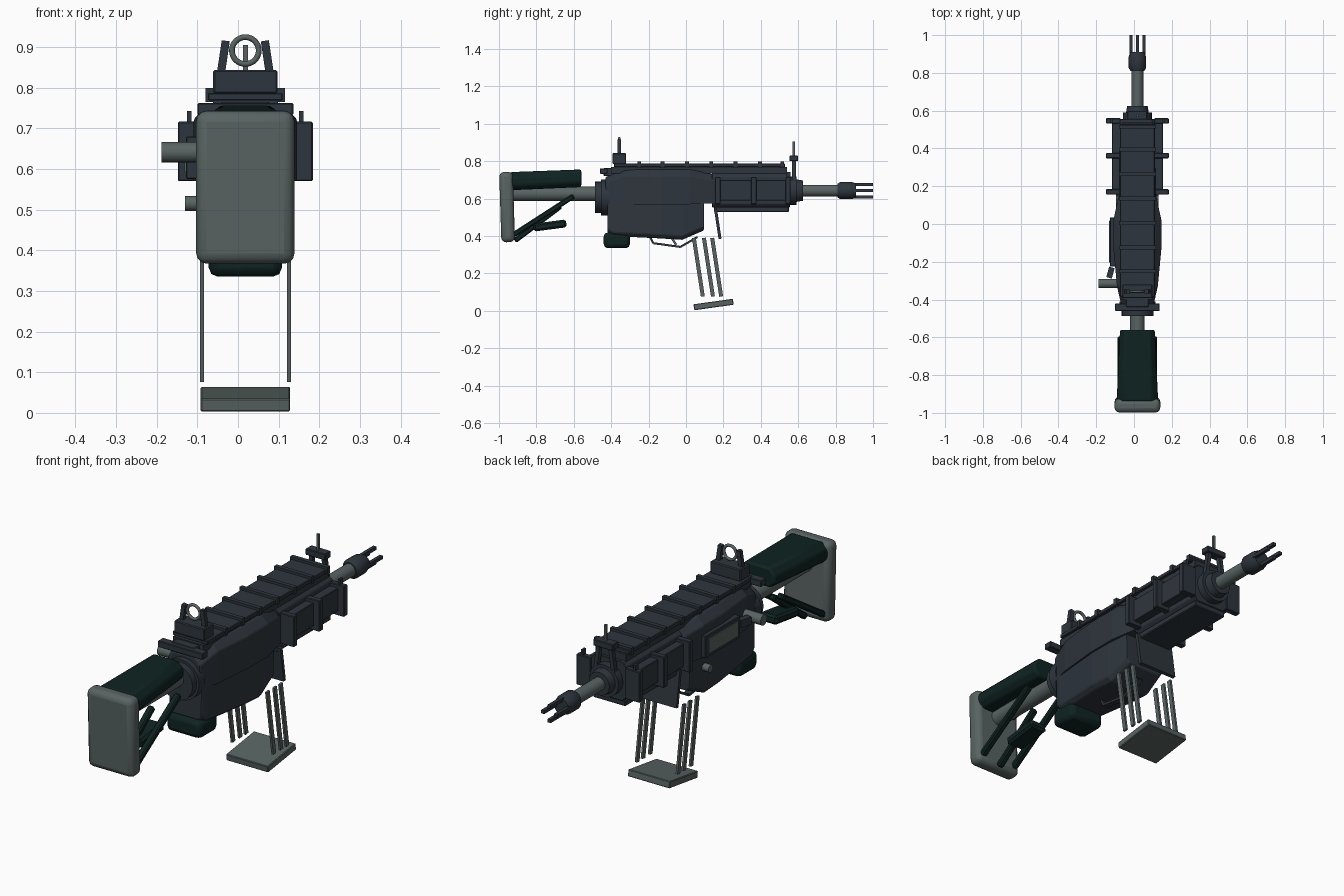
import bpy, bmesh, math
from mathutils import Vector, Matrix

if "Cube" in bpy.data.objects:
    bpy.data.objects.remove(bpy.data.objects["Cube"])

CX = 0.018   # centre line of the model


def material(name, rgb):
    m = bpy.data.materials.new(name)
    m.diffuse_color = (*rgb, 1)
    m.use_nodes = True
    m.node_tree.nodes["Principled BSDF"].inputs["Base Color"].default_value = m.diffuse_color
    return m


SLATE = material("dark slate", (0.027, 0.036, 0.047))
GREY = material("steel grey", (0.098, 0.127, 0.122))
GREEN = material("deep green", (0.0045, 0.017, 0.0155))


def finish(name, bm, mat, bevel=0, seg=1, smooth=False):
    bmesh.ops.recalc_face_normals(bm, faces=bm.faces[:])
    me = bpy.data.meshes.new(name)
    bm.to_mesh(me)
    bm.free()
    ob = bpy.data.objects.new(name, me)
    bpy.context.collection.objects.link(ob)
    me.materials.append(mat)
    if bevel:
        b = ob.modifiers.new("bevel", 'BEVEL')
        b.width, b.segments = bevel, seg
        b.limit_method, b.angle_limit = 'ANGLE', math.radians(40)
    if smooth:
        bpy.ops.object.select_all(action='DESELECT')
        bpy.context.view_layer.objects.active = ob
        ob.select_set(True)
        bpy.ops.object.shade_smooth_by_angle(angle=math.radians(35))
    return ob


def box(name, x, y, z, mat, bevel=0, seg=1, tilt=0):
    """Box from (min, max) ranges; x is relative to the centre line."""
    bm = bmesh.new()
    c = Vector((CX + sum(x) / 2, sum(y) / 2, sum(z) / 2))
    size = (x[1] - x[0], y[1] - y[0], z[1] - z[0])
    bmesh.ops.create_cube(bm, size=1, matrix=Matrix.Translation(c)
                          @ Matrix.Rotation(tilt, 4, 'X') @ Matrix.Diagonal((*size, 1)))
    return finish(name, bm, mat, bevel, seg, seg > 1)


def bar(name, a, b, w, h, mat, bevel=0):
    """Rectangular bar between two points; w is its width along x."""
    a, b = Vector(a), Vector(b)
    d = (b - a).normalized()
    side = Vector((1, 0, 0)) if abs(d.x) < 0.7 else Vector((0, 1, 0))
    up = d.cross(side).normalized()
    side = up.cross(d)
    bm = bmesh.new()
    rings = []
    off = Vector((CX, 0, 0))
    for p in (a, b):
        rings.append([bm.verts.new(off + p + side * sx * w / 2 + up * sy * h / 2)
                      for sx, sy in ((-1, -1), (1, -1), (1, 1), (-1, 1))])
    skin(bm, rings)
    return finish(name, bm, mat, bevel)


def skin(bm, rings):
    n = len(rings[0])
    for r, s in zip(rings, rings[1:]):
        for i in range(n):
            bm.faces.new((r[i], r[(i + 1) % n], s[(i + 1) % n], s[i]))
    bm.faces.new(rings[0])
    bm.faces.new(rings[-1][::-1])


def loft(name, sections, mat, bevel=0, seg=1):
    """Sections along y: (y, half width, bottom, top, top chamfer, bottom chamfer)."""
    bm = bmesh.new()
    rings = []
    for y, w, z0, z1, ct, cb in sections:
        half = [(w - cb, z0), (w, z0 + cb), (w, z1 - ct), (w - ct, z1)]
        pts = half + [(-x, z) for x, z in reversed(half)]
        rings.append([bm.verts.new((CX + x, y, z)) for x, z in pts])
    skin(bm, rings)
    return finish(name, bm, mat, bevel, seg, seg > 1)


def lathe(name, profile, z, mat, sides=24):
    """Round part along y from (y, radius) points."""
    bm = bmesh.new()
    rings = [[bm.verts.new((CX + r * math.cos(t), y, z + r * math.sin(t)))
              for t in (math.tau * i / sides for i in range(sides))] for y, r in profile]
    skin(bm, rings)
    return finish(name, bm, mat, smooth=True)


def disc(name, x0, x1, y, z, r, mat):
    """Cylinder along x."""
    bm = bmesh.new()
    bmesh.ops.create_cone(bm, cap_ends=True, segments=20, radius1=r, radius2=r, depth=x1 - x0,
                          matrix=Matrix.Translation(((x0 + x1) / 2, y, z))
                          @ Matrix.Rotation(math.pi / 2, 4, 'Y'))
    return finish(name, bm, mat, smooth=True)


# --- Stock ---
box("butt_plate", (-0.121, 0.121), (-0.993, -0.92), (0.367, 0.743), GREY, 0.026, 3, math.radians(1.8))
loft("cheek_rest", [(-0.94, 0.11, 0.645, 0.742, 0.03, 0.025),
                    (-0.56, 0.092, 0.662, 0.756, 0.03, 0.025)], GREEN, 0.01, 2)
lathe("buffer_tube", [(-0.93, 0.038), (-0.46, 0.038)], 0.626, GREY)
for s in (-1, 1):
    bar("side_strut", (s * 0.09, -0.925, 0.405), (s * 0.09, -0.6, 0.615), 0.03, 0.028, GREEN, 0.006)
bar("centre_strut", (0, -0.915, 0.375), (0, -0.67, 0.56), 0.03, 0.028, GREEN, 0.006)
bar("strut_pad", (0, -0.815, 0.445), (0, -0.64, 0.468), 0.09, 0.042, GREEN, 0.01)

# --- Receiver ---
lathe("rear_collar", [(-0.487, 0.06), (-0.487, 0.084), (-0.455, 0.084), (-0.455, 0.096),
                      (-0.41, 0.096)], 0.607, SLATE)
loft("upper_receiver", [(-0.43, 0.085, 0.57, 0.715, 0.03, 0), (-0.33, 0.108, 0.57, 0.757, 0.035, 0),
                        (-0.13, 0.127, 0.57, 0.757, 0.035, 0), (0.02, 0.127, 0.57, 0.757, 0.035, 0),
                        (0.155, 0.098, 0.575, 0.728, 0.03, 0)], SLATE, 0.004)
loft("lower_receiver", [(-0.42, 0.085, 0.42, 0.575, 0, 0.02), (-0.39, 0.095, 0.4, 0.575, 0, 0.02),
                        (-0.13, 0.118, 0.387, 0.575, 0, 0.02), (-0.02, 0.118, 0.38, 0.575, 0, 0.02),
                        (0.095, 0.105, 0.43, 0.575, 0, 0.02)], SLATE, 0.004)
box("grip_stub", (-0.09, 0.09), (-0.44, -0.3), (0.335, 0.42), GREEN, 0.022, 2)
box("rear_crossbar", (-0.118, 0.118), (-0.46, -0.42), (0.732, 0.762), SLATE, 0.003)
box("rear_bridge", (-0.06, 0.06), (-0.44, -0.35), (0.72, 0.765), SLATE, 0.003)

# --- Left side controls ---
disc("charging_handle", -0.188, -0.07, -0.315, 0.641, 0.025, GREY)
bar("handle_catch", (-0.15, -0.285, 0.64), (-0.135, -0.23, 0.64), 0.03, 0.035, SLATE)
box("port_frame", (-0.146, -0.11), (-0.225, 0.035), (0.575, 0.68), SLATE, 0.003)
box("port_cover", (-0.15, -0.14), (-0.205, 0.015), (0.592, 0.663), GREY)
disc("side_button", -0.13, -0.09, 0.0, 0.515, 0.018, GREY)

# --- Top rail with cross ridges ---
box("top_rail", (-0.08, 0.08), (-0.4, 0.54), (0.735, 0.77), SLATE)
box("rail_cap", (-0.092, 0.092), (-0.385, 0.53), (0.768, 0.787), SLATE, 0.003)
for y in (-0.25, -0.125, 0.005, 0.135, 0.265, 0.395, 0.515):
    box("rail_ridge", (-0.098, 0.098), (y - 0.01, y + 0.01), (0.765, 0.799), SLATE)

# --- Handguard ---
loft("handguard", [(0.14, 0.096, 0.552, 0.74, 0.02, 0.02), (0.555, 0.092, 0.552, 0.74, 0.02, 0.02)], SLATE, 0.003)
box("underplate", (-0.085, 0.085), (0.15, 0.55), (0.528, 0.557), SLATE, 0.004)
for s in (-1, 1):
    box("side_rail", sorted((s * 0.085, s * 0.135)), (0.16, 0.55), (0.59, 0.7), SLATE, 0.003)
    for y in (0.17, 0.362, 0.546):
        box("side_rib", sorted((s * 0.09, s * 0.166)), (y - 0.014, y + 0.014), (0.57, 0.716), SLATE, 0.003)
    box("rib_tab", sorted((s * 0.132, s * 0.143)), (0.535, 0.558), (0.71, 0.742), SLATE)

# --- Barrel and muzzle ---
lathe("front_collar", [(0.55, 0.076), (0.59, 0.076), (0.59, 0.06), (0.626, 0.054)], 0.643, SLATE)
lathe("barrel", [(0.6, 0.031), (0.83, 0.031)], 0.643, GREY)
lathe("muzzle", [(0.81, 0.036), (0.825, 0.046), (0.885, 0.046), (0.91, 0.038)], 0.643, SLATE, 16)
for i in range(4):
    a = i * math.pi / 2
    dx, dz = 0.034 * math.cos(a), 0.034 * math.sin(a)
    box("muzzle_prong", (dx - 0.008, dx + 0.008), (0.89, 1.0),
        (0.643 + dz - 0.008, 0.643 + dz + 0.008), SLATE)

# --- Rear sight ---
box("rear_sight_base", (-0.079, 0.079), (-0.393, -0.32), (0.785, 0.843), SLATE, 0.004)
for s in (-1, 1):
    bar("rear_sight_ear", (s * 0.06, -0.357, 0.835), (s * 0.048, -0.357, 0.915), 0.02, 0.02, SLATE)
bpy.ops.mesh.primitive_torus_add(location=(CX, -0.357, 0.891), rotation=(math.pi / 2, 0, 0),
                                 major_radius=0.033, minor_radius=0.007,
                                 major_segments=32, minor_segments=8)
ring = bpy.context.object
ring.name = "rear_sight_ring"
ring.data.materials.append(GREY)
bpy.ops.object.shade_smooth_by_angle(angle=math.radians(60))

# --- Front sight ---
box("front_sight_block", (-0.052, 0.052), (0.553, 0.598), (0.8, 0.83), SLATE, 0.003)
for s in (-1, 1):
    bar("front_sight_leg", (s * 0.05, 0.578, 0.67), (s * 0.03, 0.578, 0.81), 0.018, 0.022, SLATE)
box("front_sight_post", (-0.006, 0.006), (0.57, 0.582), (0.82, 0.905), GREY)

# --- Magazine frame ---
bar("magwell_plate", (0, 0.157, 0.55), (0, 0.182, 0.385), 0.2, 0.016, SLATE)
for s in (-1, 1):
    for y in (0.042, 0.096, 0.14):
        bar("magazine_rod", (s * 0.107, y, 0.39), (s * 0.107, y + 0.048, 0.077), 0.01, 0.021, GREY)
box("magazine_floor", (-0.11, 0.11), (0.041, 0.254), (0.018, 0.05), GREY, 0.003, 1, math.radians(8))

# --- Trigger and guard ---
path = [(-0.19, 0.39), (-0.175, 0.362), (-0.03, 0.342), (0.062, 0.395)]
for (y0, z0), (y1, z1) in zip(path, path[1:]):
    bar("trigger_guard", (0, y0, z0), (0, y1, z1), 0.03, 0.011, SLATE)
bar("trigger", (0, -0.08, 0.395), (0, -0.052, 0.352), 0.018, 0.012, GREY)
